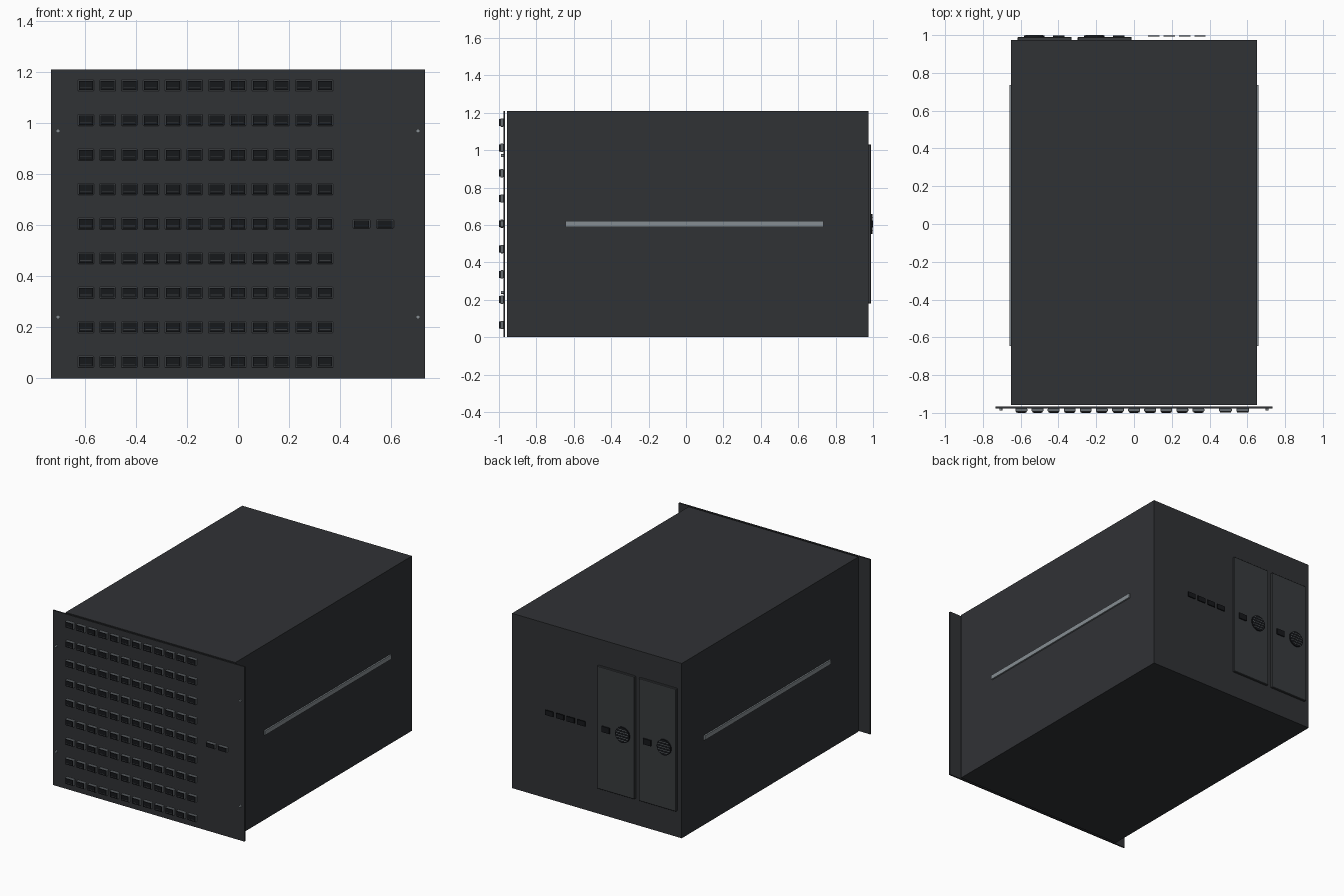
import bpy, bmesh, math
from mathutils import Matrix, Vector

if "Cube" in bpy.data.objects:
    bpy.data.objects.remove(bpy.data.objects["Cube"])


def material(name, r, g, b):
    m = bpy.data.materials.new(name)
    m.diffuse_color = (r, g, b, 1)
    m.use_nodes = True
    m.node_tree.nodes["Principled BSDF"].inputs["Base Color"].default_value = m.diffuse_color
    return m


CASE = material("charcoal", 0.03, 0.032, 0.036)
MODULE = material("slate", 0.04, 0.044, 0.048)
BLACK = material("black", 0.008, 0.009, 0.011)
METAL = material("metal", 0.24, 0.27, 0.29)


def add_box(bm, lo, hi, mat=0, bevel=0):
    lo, hi = Vector(lo), Vector(hi)
    M = Matrix.Translation((lo + hi) / 2) @ Matrix.Diagonal((*(hi - lo), 1))
    verts = bmesh.ops.create_cube(bm, size=1, matrix=M)["verts"]
    for f in {f for v in verts for f in v.link_faces}:
        f.material_index = mat
    if bevel:
        edges = list({e for v in verts for e in v.link_edges})
        bmesh.ops.bevel(bm, geom=edges, offset=bevel, segments=1, affect='EDGES')


def add_disc(bm, x, y0, y1, z, r, mat=0, sides=32):
    M = Matrix.Translation((x, (y0 + y1) / 2, z)) @ Matrix.Rotation(math.pi / 2, 4, 'X')
    verts = bmesh.ops.create_cone(bm, cap_ends=True, segments=sides, radius1=r, radius2=r,
                                  depth=y1 - y0, matrix=M)["verts"]
    for f in {f for v in verts for f in v.link_faces}:
        f.material_index = mat


def finish(bm, name, *mats):
    me = bpy.data.meshes.new(name)
    bm.to_mesh(me)
    bm.free()
    for m in mats:
        me.materials.append(m)
    ob = bpy.data.objects.new(name, me)
    bpy.context.collection.objects.link(ob)
    return ob


def box(name, lo, hi, mat, bevel=0):
    bm = bmesh.new()
    add_box(bm, lo, hi, 0, bevel)
    return finish(bm, name, mat)


def port(name, w, h, tongue):
    # metal shell, dark opening and thin contact tongue, centred on x = z = 0
    bm = bmesh.new()
    add_box(bm, (-w/2, -0.993, -h/2), (w/2, -0.976, h/2), 0, 0.003)
    a, b = w/2 - 0.004, h/2 - 0.004
    add_box(bm, (-a, -0.999, -b), (a, -0.985, b), 1)
    if tongue:
        add_box(bm, (-a * 0.8, -1.0, -b * 0.55), (a * 0.8, -0.99, -b * 0.4), 2)
    return finish(bm, name, METAL, BLACK, MODULE)


def repeat(ob, places):
    # linked copies sharing one mesh
    for i, (x, z) in enumerate(places):
        c = ob if i == 0 else ob.copy()
        if i:
            bpy.context.collection.objects.link(c)
        c.location = (x, 0, z)


# Case and front panel with rack ears
box("case", (-0.65, -0.957, 0), (0.65, 0.975, 1.21), CASE)
box("front_panel", (-0.733, -0.977, 0), (0.733, -0.967, 1.21), CASE)

# Front port grid and the two management ports
repeat(port("front_port", 0.063, 0.045, True),
       [(-0.596 + 0.0852 * c, 0.065 + 0.1353 * r) for r in range(9) for c in range(12)])
repeat(port("management_port", 0.068, 0.035, False), [(0.484, 0.605), (0.576, 0.605)])

# Ear screws
bm = bmesh.new()
for x in (-0.705, 0.705):
    for z in (0.24, 0.97):
        add_disc(bm, x, -0.988, -0.975, z, 0.008, 0, 16)
finish(bm, "ear_screws", METAL)

# Side rails
for s, side in ((-1, "left"), (1, "right")):
    xs = sorted((s * 0.645, s * 0.66))
    box(side + "_rail", (xs[0], -0.645, 0.59), (xs[1], 0.735, 0.62), METAL)

# Rear power modules with socket and grilled fan
for i, x in enumerate((-0.473, -0.155)):
    box(f"power_module_{i + 1}", (x - 0.143, 0.97, 0.18), (x + 0.143, 0.99, 1.03), MODULE, 0.003)
    box(f"power_socket_{i + 1}", (x + 0.045, 0.985, 0.585), (x + 0.105, 0.998, 0.625), BLACK)
    bm = bmesh.new()
    fx, fz, r = x - 0.055, 0.605, 0.054
    add_disc(bm, fx, 0.985, 0.998, fz, r)
    for k in range(-2, 3):
        z = k * 0.018
        w = math.sqrt(r * r - z * z) * 0.88
        add_box(bm, (fx - w, 0.995, fz + z - 0.0015), (fx + w, 1.0, fz + z + 0.0015), 1)
    finish(bm, f"fan_grille_{i + 1}", BLACK, METAL)

# Rear ports
for i in range(4):
    x = 0.105 + 0.0815 * i
    box(f"rear_port_{i + 1}", (x - 0.03, 0.992, 0.588), (x + 0.03, 0.999, 0.622), BLACK)
